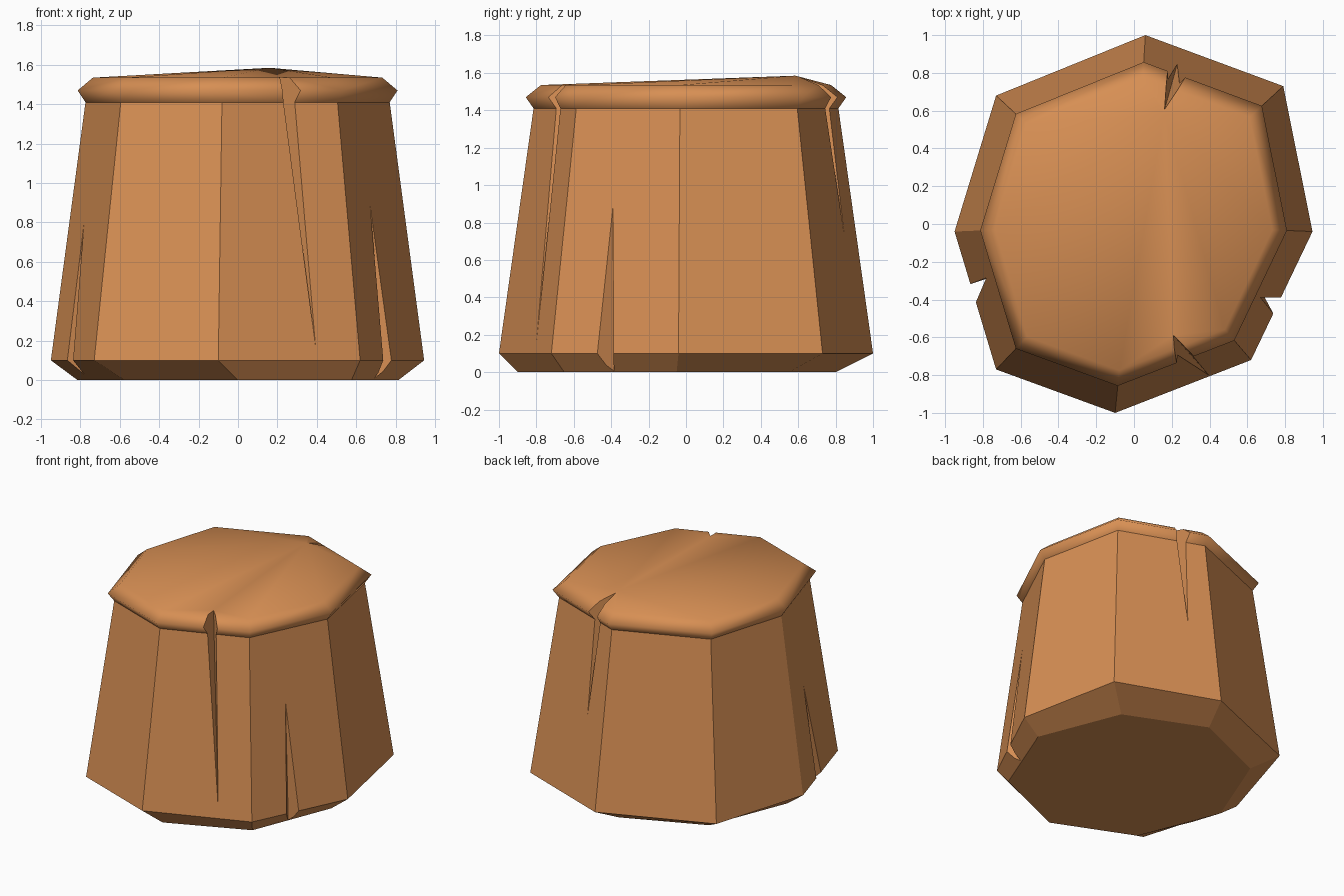
import bpy, bmesh, math

if "Cube" in bpy.data.objects:
    bpy.data.objects.remove(bpy.data.objects["Cube"])

wood = bpy.data.materials.new("warm brown wood")
wood.diffuse_color = (0.68, 0.275, 0.088, 1)
wood.use_nodes = True
wood.node_tree.nodes["Principled BSDF"].inputs["Base Color"].default_value = wood.diffuse_color


def make_object(name, bm):
    bmesh.ops.recalc_face_normals(bm, faces=bm.faces)
    mesh = bpy.data.meshes.new(name)
    bm.to_mesh(mesh)
    bm.free()
    mesh.materials.append(wood)
    ob = bpy.data.objects.new(name, mesh)
    bpy.context.collection.objects.link(ob)
    return ob


# Irregular eight-sided outline, scaled up the height of the stump
outline = [(-.1, -1), (.62, -.72), (.945, -.04), (.79, .73),
           (.06, 1), (-.73, .68), (-.95, -.04), (-.73, -.77)]
levels = [(.1, 1), (1.41, .815), (1.47, .857), (1.535, .775)]

bm = bmesh.new()
# Underside ring is a more regular octagon
rings = [[bm.verts.new((.815 * math.cos(a), -.05 + .85 * math.sin(a), 0))
          for a in (math.radians(-90 + 45 * i) for i in range(8))]]
for z, s in levels:
    rings.append([bm.verts.new((x * s, y * s, z)) for x, y in outline])
bm.faces.new(rings[0][::-1])
for lo, hi in zip(rings, rings[1:]):
    for i in range(8):
        j = (i + 1) % 8
        bm.faces.new((lo[i], lo[j], hi[j], hi[i]))
# Slightly raised top, peaking off-centre towards the back
peak = bm.verts.new((.16, .585, 1.585))
for i in range(8):
    bm.faces.new((rings[-1][i], rings[-1][(i + 1) % 8], peak))
# Rounded lip and top are smooth, bark sides are flat
for f in bm.faces:
    f.smooth = f.calc_center_median().z > 1.42
stump = make_object("stump", bm)

# Wedge cracks: wide triangle (inner, left, right) tapering to a tip
cracks = [
    ((.20, -.58, 1.6), (.22, -.90, 1.6), (.44, -.82, 1.6), (.395, -.80, .16)),
    ((.16, .60, 1.6), (.18, 1.04, 1.6), (.42, .96, 1.6), (.23, .85, .72)),
    ((.69, -.385, -.01), (.88, -.39, -.01), (.80, -.58, -.01), (.67, -.39, .9)),
    ((-.78, -.29, -.01), (-.96, -.35, -.01), (-.88, -.51, -.01), (-.782, -.285, .8)),
]
bpy.context.view_layer.objects.active = stump
for n, pts in enumerate(cracks):
    bm = bmesh.new()
    v = [bm.verts.new(p) for p in pts]
    for a, b, c in ((0, 1, 2), (0, 1, 3), (1, 2, 3), (2, 0, 3)):
        bm.faces.new((v[a], v[b], v[c]))
    cutter = make_object("crack_cutter_%d" % (n + 1), bm)
    cutter.hide_render = True
    mod = stump.modifiers.new("crack", 'BOOLEAN')
    mod.operation = 'DIFFERENCE'
    mod.solver = 'EXACT'
    mod.object = cutter
    bpy.ops.object.modifier_apply(modifier=mod.name)
    bpy.data.objects.remove(cutter)
